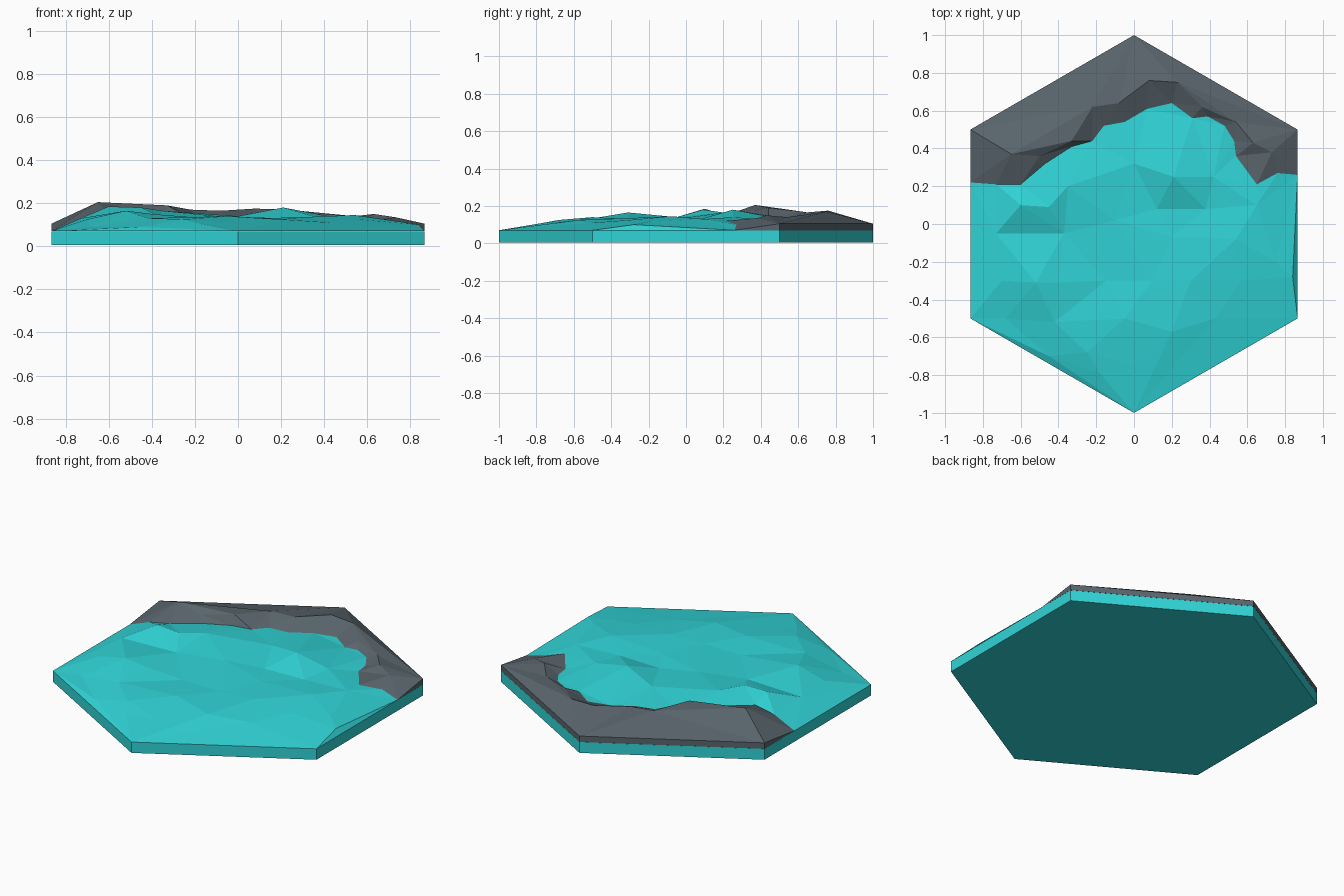
import bpy, bmesh, math
from mathutils import Vector
from mathutils.geometry import delaunay_2d_cdt

if "Cube" in bpy.data.objects:
    bpy.data.objects.remove(bpy.data.objects["Cube"])

RIM = 0.07      # height where the walls meet the relief
BOTTOM = 0.005


def material(name, color):
    m = bpy.data.materials.new(name)
    m.diffuse_color = color
    m.use_nodes = True
    m.node_tree.nodes["Principled BSDF"].inputs["Base Color"].default_value = m.diffuse_color
    return m


def make_object(name, bm, mat):
    bmesh.ops.recalc_face_normals(bm, faces=bm.faces)
    me = bpy.data.meshes.new(name)
    bm.to_mesh(me)
    bm.free()
    me.materials.append(mat)
    ob = bpy.data.objects.new(name, me)
    bpy.context.collection.objects.link(ob)
    return ob


def inside(p, poly):
    hit = False
    for a, b in zip(poly, poly[1:] + poly[:1]):
        if (a[1] > p.y) != (b[1] > p.y):
            if p.x < (b[0] - a[0]) * (p.y - a[1]) / (b[1] - a[1]) + a[0]:
                hit = not hit
    return hit


ice_mat = material("ice", (0.03, 0.66, 0.68, 1))
rock_mat = material("rock", (0.10, 0.13, 0.15, 1))

# Hexagon outline, point towards -y first
W = math.sqrt(3) / 2
front = [(-W, -0.5, RIM), (0, -1, RIM), (W, -0.5, RIM)]
back = [(W, 0.5, 0.105), (0, 1, 0.105), (-W, 0.5, 0.105)]

# Ragged line where the ice meets the rock
shore = [(-W, 0.22, RIM), (-0.73, 0.21, 0.125), (-0.6, 0.21, 0.15),
         (-0.47, 0.32, 0.145), (-0.33, 0.41, 0.135), (-0.22, 0.44, 0.13),
         (-0.16, 0.52, 0.125), (-0.05, 0.54, 0.12), (0.07, 0.61, 0.12),
         (0.2, 0.64, 0.12), (0.31, 0.56, 0.12), (0.39, 0.57, 0.12),
         (0.48, 0.52, 0.12), (0.53, 0.44, 0.115), (0.54, 0.36, 0.115),
         (0.65, 0.21, 0.12), (0.76, 0.27, 0.1), (W, 0.26, RIM)]

# Rock crests behind the shore
crests = [(-0.65, 0.37, 0.205), (-0.5, 0.36, 0.175), (-0.33, 0.44, 0.19),
          (-0.22, 0.62, 0.17), (-0.08, 0.64, 0.165), (0.08, 0.76, 0.175),
          (0.23, 0.75, 0.17), (0.36, 0.62, 0.15), (0.54, 0.54, 0.14),
          (0.63, 0.43, 0.15), (0.73, 0.38, 0.135)]

# Facet corners of the ice relief
relief = [(0, -0.75, 0.105), (-0.18, -0.79, 0.105), (-0.25, -0.68, 0.125),
          (0.2, -0.57, 0.125), (-0.45, -0.7, 0.09), (-0.42, -0.52, 0.13),
          (-0.68, -0.5, 0.09), (-0.7, -0.3, 0.125), (-0.52, -0.31, 0.165),
          (-0.4, -0.31, 0.15), (-0.73, -0.05, 0.13), (-0.6, 0.1, 0.185),
          (-0.45, 0.09, 0.18), (-0.37, -0.05, 0.14), (-0.35, 0.2, 0.165),
          (-0.1, 0.02, 0.14), (-0.15, -0.3, 0.13), (-0.05, -0.5, 0.14),
          (0.1, -0.3, 0.13), (0.2, -0.07, 0.13), (0.12, 0.08, 0.125),
          (0.21, 0.25, 0.18), (0.38, 0.08, 0.13), (0.42, 0.25, 0.14),
          (0, 0.32, 0.14), (0.43, -0.5, 0.11), (0.3, -0.3, 0.135),
          (0.54, -0.08, 0.145), (0.56, -0.3, 0.125), (0.65, 0.1, 0.13),
          (0.75, -0.2, 0.115), (0.84, -0.28, 0.1)]

# Triangulate the whole top, keeping the shore as fixed edges
points = shore + front + back + crests + relief
fixed = [(i, i + 1) for i in range(len(shore) - 1)]
flat, _, tris, origin, _, _ = delaunay_2d_cdt(
    [Vector(p[:2]) for p in points], fixed, [], 0, 1e-5)
top = [Vector((v.x, v.y, points[o[0]][2])) for v, o in zip(flat, origin)]
rock_area = shore + back


def surface(name, want_rock, mat):
    bm = bmesh.new()
    verts = [bm.verts.new(p) for p in top]
    for t in tris:
        c = sum((flat[i] for i in t), Vector((0, 0))) / 3
        if inside(c, rock_area) == want_rock:
            bm.faces.new([verts[i] for i in t])
    bmesh.ops.delete(bm, geom=[v for v in bm.verts if not v.link_faces], context='VERTS')
    # Raised outer edges drop straight down to the rim
    for e in [e for e in bm.edges if e.is_boundary]:
        m = (e.verts[0].co + e.verts[1].co) / 2
        on_outline = max(abs(m.x) / W, abs(m.y) + abs(m.x) / (2 * W)) > 0.999
        if on_outline and max(v.co.z for v in e.verts) > RIM + 0.001:
            low = [bm.verts.new((v.co.x, v.co.y, RIM)) for v in e.verts]
            bm.faces.new([e.verts[0], e.verts[1], low[1], low[0]])
    bmesh.ops.remove_doubles(bm, verts=bm.verts, dist=1e-4)
    return make_object(name, bm, mat)


surface("ice_surface", False, ice_mat)
surface("rock_shore", True, rock_mat)

# Hexagonal slab under the relief
bm = bmesh.new()
ring = front + back
low = [bm.verts.new((x, y, BOTTOM)) for x, y, z in ring]
high = [bm.verts.new((x, y, RIM - 0.0005)) for x, y, z in ring]
bm.faces.new(low)
bm.faces.new(high)
for i in range(6):
    j = (i + 1) % 6
    bm.faces.new((low[i], low[j], high[j], high[i]))
make_object("ice_slab", bm, ice_mat)
